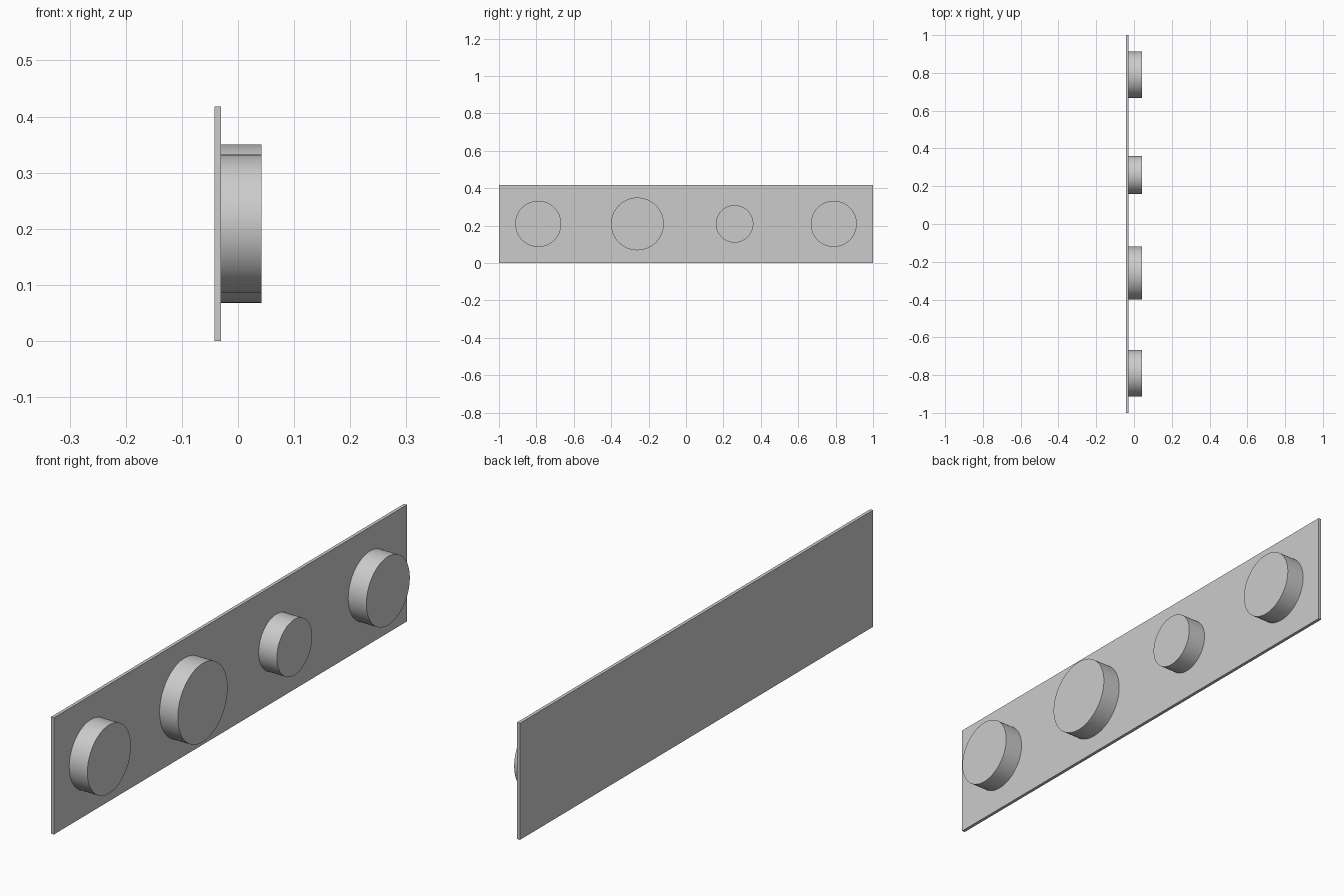
import bpy
import math

cube = bpy.data.objects.get("Cube")
if cube:
    bpy.data.objects.remove(cube, do_unlink=True)

PLATE_BACK, PLATE_FACE, KNOB_FACE = -0.042, -0.03, 0.042
HEIGHT = 0.418

# One plain grey for everything
grey = bpy.data.materials.new("light_grey")
grey.use_nodes = True
colour = (0.6, 0.6, 0.6, 1)
grey.diffuse_color = colour
grey.node_tree.nodes["Principled BSDF"].inputs["Base Color"].default_value = colour

# Thin upright backing plate
bpy.ops.mesh.primitive_cube_add(
    size=1, location=((PLATE_BACK + PLATE_FACE) / 2, 0, HEIGHT / 2))
plate = bpy.context.object
plate.name = "backing_plate"
plate.scale = (PLATE_FACE - PLATE_BACK, 2, HEIGHT)
bpy.ops.object.transform_apply(location=False, rotation=False, scale=True)
plate.data.materials.append(grey)


def add_disc(name, y, radius):
    """Round boss standing out from the plate along x."""
    bpy.ops.mesh.primitive_cylinder_add(
        vertices=96, radius=radius, depth=KNOB_FACE - PLATE_FACE,
        location=((PLATE_FACE + KNOB_FACE) / 2, y, HEIGHT / 2),
        rotation=(0, math.pi / 2, 0))
    disc = bpy.context.object
    disc.name = name
    disc.data.materials.append(grey)
    bpy.ops.object.shade_smooth_by_angle(angle=math.radians(30))


# Row of four discs
add_disc("front_end_disc", -0.79, 0.123)
add_disc("large_disc", -0.26, 0.141)
add_disc("small_disc", 0.26, 0.1)
add_disc("back_end_disc", 0.79, 0.123)
